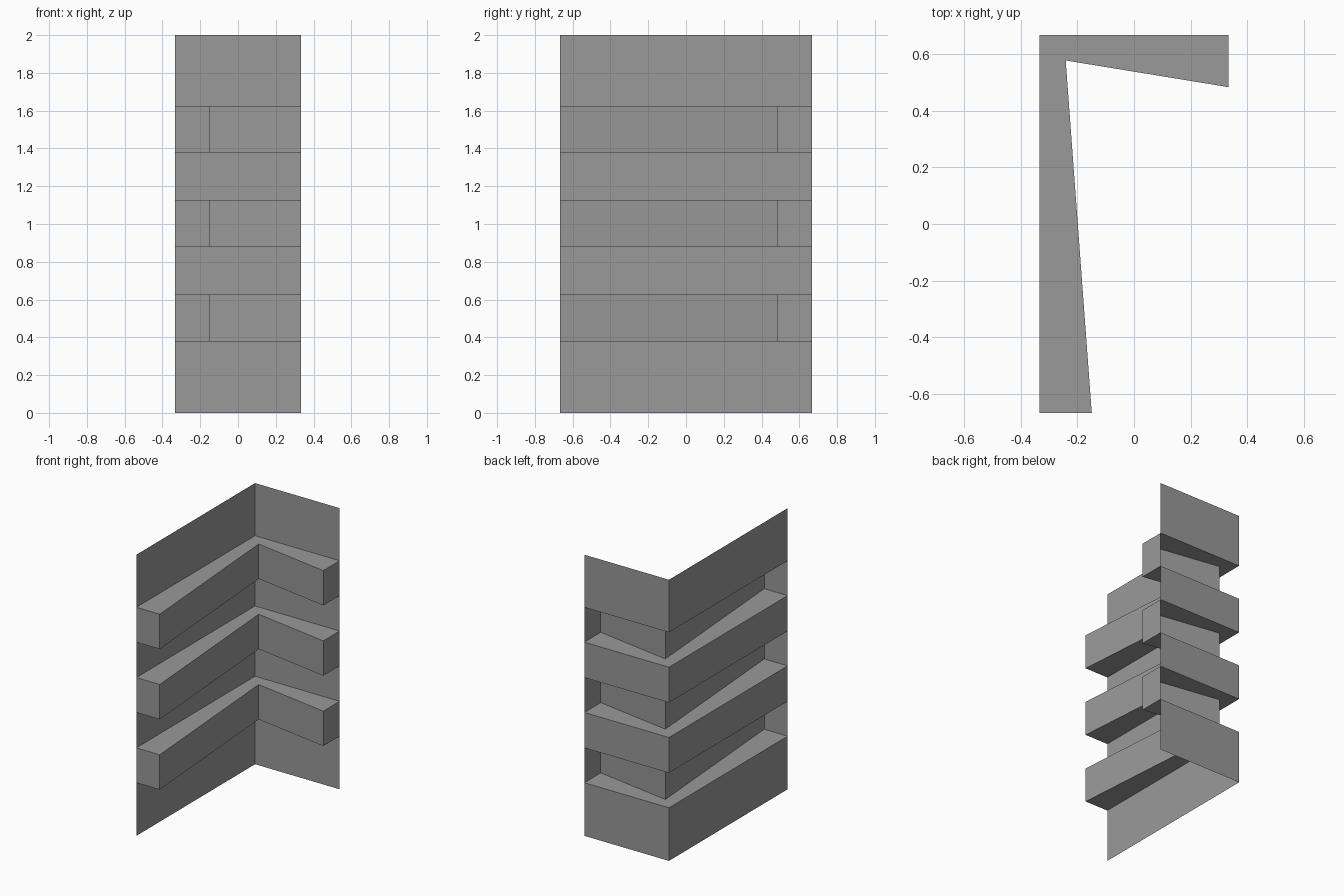
import bpy, bmesh

if "Cube" in bpy.data.objects:
    bpy.data.objects.remove(bpy.data.objects["Cube"])

# Plan outlines: outer corner fold and the tapered inner fold of the ribs
OUTER = [(-0.333, -0.667), (-0.333, 0.667), (0.333, 0.667)]
INNER = [(-0.149, -0.667), (-0.241, 0.577), (0.333, 0.483)]
RIB = [OUTER[0], *INNER, OUTER[2]]

BANDS = [(0.378 + 0.5 * i, 0.626 + 0.5 * i) for i in range(3)]

# Dark grey finish
grey = bpy.data.materials.new("dark_grey")
grey.diffuse_color = (0.32, 0.32, 0.32, 1)
grey.use_nodes = True
grey.node_tree.nodes["Principled BSDF"].inputs["Base Color"].default_value = grey.diffuse_color


def sheet(name, path, z0, z1, shelves=False):
    """Thin upright sheet along a plan path, optionally with top and bottom shelves."""
    bm = bmesh.new()
    low = [bm.verts.new((x, y, z0)) for x, y in path]
    high = [bm.verts.new((x, y, z1)) for x, y in path]
    for i in range(len(path) - 1):
        bm.faces.new((low[i], low[i + 1], high[i + 1], high[i]))
    if shelves:
        # Each shelf runs back to the outer corner
        bm.faces.new(high + [bm.verts.new((*OUTER[1], z1))])
        bm.faces.new([bm.verts.new((*OUTER[1], z0))] + low[::-1])
    mesh = bpy.data.meshes.new(name)
    bm.to_mesh(mesh)
    bm.free()
    mesh.materials.append(grey)
    obj = bpy.data.objects.new(name, mesh)
    bpy.context.collection.objects.link(obj)
    return obj


# Ribs pressed inward, open at the back
for i, (z0, z1) in enumerate(BANDS):
    sheet(f"pressed_rib_{i + 1}", RIB, z0, z1, shelves=True)

# Flat corner panels below, between and above the ribs
starts = [0.0] + [b[1] for b in BANDS]
ends = [b[0] for b in BANDS] + [2.0]
for i, (z0, z1) in enumerate(zip(starts, ends)):
    sheet(f"corner_panel_{i + 1}", OUTER, z0, z1)
